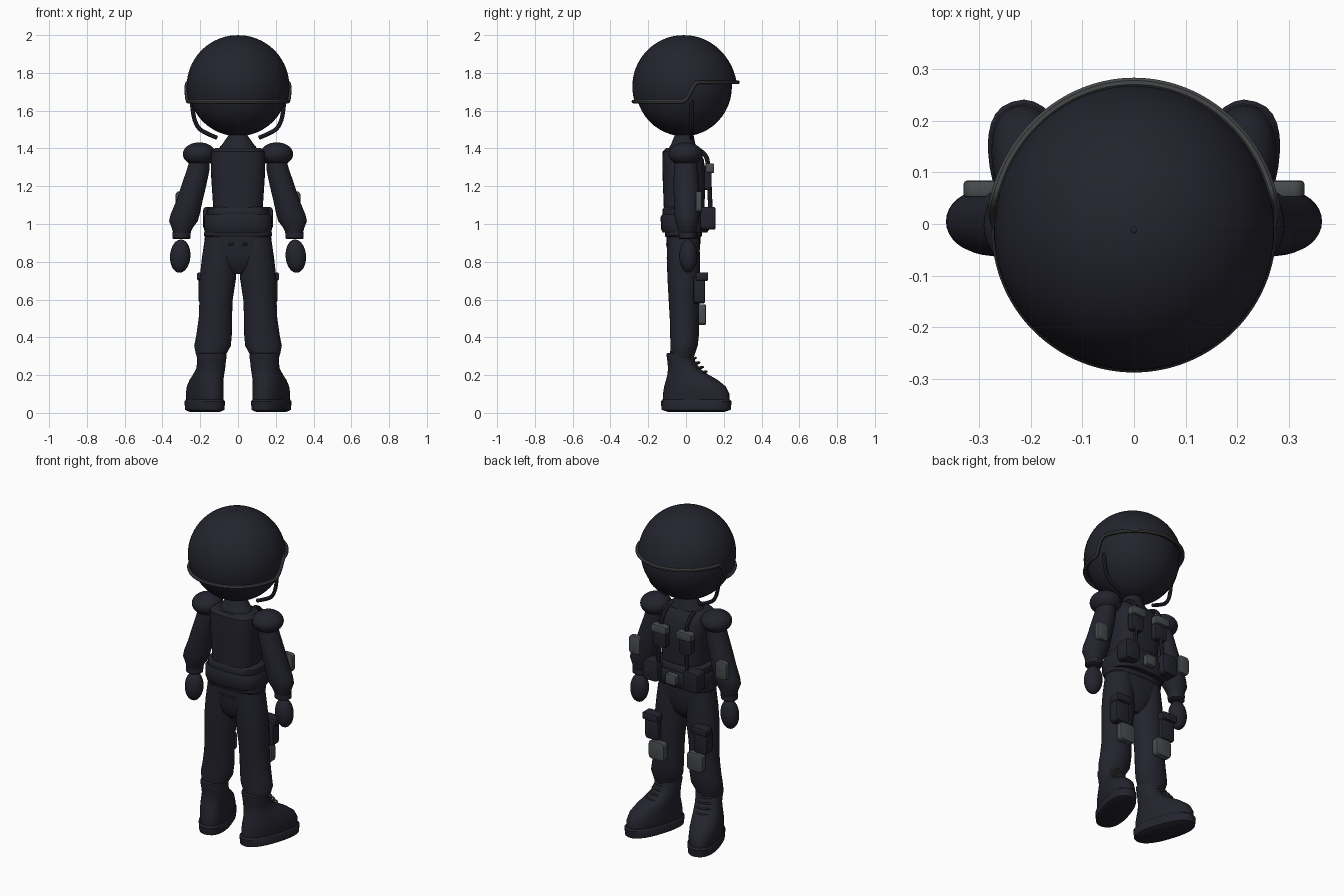
import bpy, bmesh, math
from math import sin, cos, pi, radians
from mathutils import Matrix, Vector

if "Cube" in bpy.data.objects:
    bpy.data.objects.remove(bpy.data.objects["Cube"])


def material(name, rgb):
    m = bpy.data.materials.new(name)
    m.use_nodes = True
    m.diffuse_color = (*rgb, 1)
    bsdf = m.node_tree.nodes["Principled BSDF"]
    bsdf.inputs["Base Color"].default_value = (*rgb, 1)
    bsdf.inputs["Roughness"].default_value = 0.7
    return m


navy = material("dark navy", (0.017, 0.017, 0.027))
grey = material("slate grey", (0.065, 0.073, 0.078))
trim = material("trim grey", (0.06, 0.063, 0.066))


def finish(ob, mat, mirror, angle=40):
    ob.data.materials.append(mat)
    bpy.ops.object.select_all(action='DESELECT')
    ob.select_set(True)
    bpy.context.view_layer.objects.active = ob
    if ob.type == 'CURVE':
        bpy.ops.object.convert(target='MESH')
        ob = bpy.context.object
    bpy.ops.object.shade_smooth_by_angle(angle=radians(angle))
    if mirror:
        ob.modifiers.new("Mirror", 'MIRROR')
    return ob


def from_bmesh(name, bm, mat, mirror, angle=40):
    bmesh.ops.recalc_face_normals(bm, faces=bm.faces)
    me = bpy.data.meshes.new(name)
    bm.to_mesh(me)
    bm.free()
    ob = bpy.data.objects.new(name, me)
    bpy.context.collection.objects.link(ob)
    return finish(ob, mat, mirror, angle)


def loft(name, sections, mat=navy, mirror=False, power=2.0, n=32, turn=None):
    """Skin stacked (x, y, z, rx, ry) superellipse sections, capped at both ends."""
    bm = bmesh.new()
    rings = []
    for x, y, z, rx, ry in sections:
        ring = []
        for i in range(n):
            c, s = cos(2 * pi * i / n), sin(2 * pi * i / n)
            px = math.copysign(abs(c) ** (2 / power), c) * rx
            py = math.copysign(abs(s) ** (2 / power), s) * ry
            ring.append(bm.verts.new((x + px, y + py, z)))
        rings.append(ring)
    for a, b in zip(rings, rings[1:]):
        for i in range(n):
            j = (i + 1) % n
            bm.faces.new((a[i], a[j], b[j], b[i]))
    bm.faces.new(rings[0])
    bm.faces.new(rings[-1])
    if turn:
        bm.transform(turn)
    return from_bmesh(name, bm, mat, mirror)


def ball(name, loc, size, mat=navy, mirror=False, tilt=0):
    bm = bmesh.new()
    m = Matrix.Translation(loc) @ Matrix.Rotation(tilt, 4, 'Y') @ Matrix.Diagonal((*size, 1))
    bmesh.ops.create_uvsphere(bm, u_segments=40, v_segments=24, radius=1, matrix=m)
    return from_bmesh(name, bm, mat, mirror)


def pouch(name, loc, size, mat=navy, mirror=True, corner=0.02):
    """Box with rounded front corners and softened rims."""
    bm = bmesh.new()
    bmesh.ops.create_cube(bm, size=1, matrix=Matrix.Translation(loc) @ Matrix.Diagonal((*size, 1)))
    depth = [e for e in bm.edges if abs((e.verts[0].co - e.verts[1].co).y) > 1e-4]
    bmesh.ops.bevel(bm, geom=depth, offset=corner, segments=4, affect='EDGES', profile=0.5)
    rim = [e for e in bm.edges if abs((e.verts[0].co - e.verts[1].co).y) < 1e-4]
    bmesh.ops.bevel(bm, geom=rim, offset=0.006, segments=2, affect='EDGES', profile=0.5)
    return from_bmesh(name, bm, mat, mirror)


def tube(name, points, radius, mat=navy, mirror=False, closed=False):
    cu = bpy.data.curves.new(name, 'CURVE')
    cu.dimensions = '3D'
    cu.bevel_depth = radius
    cu.bevel_resolution = 2
    cu.resolution_u = 5
    cu.use_fill_caps = True
    sp = cu.splines.new('NURBS')
    sp.points.add(len(points) - 1)
    for p, co in zip(sp.points, points):
        p.co = (*co, 1)
    sp.order_u = 3
    sp.use_endpoint_u = not closed
    sp.use_cyclic_u = closed
    ob = bpy.data.objects.new(name, cu)
    bpy.context.collection.objects.link(ob)
    return finish(ob, mat, mirror)


# Head and helmet shell: low edge at the nape, high edge over the face
HEAD = Vector((0, -0.012, 1.728))
ball("head", HEAD, (0.263, 0.255, 0.263))
R = 0.272


def edge_height(phi):
    t = min(max((sin(phi) * R - 0.0) / 0.07, 0), 1)
    return 1.65 + 0.1 * t * t * (3 - 2 * t)


def helmet_point(phi, t, r=R):
    a = t * math.acos((edge_height(phi) - HEAD.z) / R)
    stretch = 1 + 0.035 * max(sin(phi), 0) * t ** 4
    return HEAD + Vector((cos(phi) * sin(a) * r, sin(phi) * sin(a) * r * stretch, cos(a) * r))


bm = bmesh.new()
N, ROWS = 96, 20
rows = [[bm.verts.new(helmet_point(2 * pi * i / N, t / ROWS)) for i in range(N)]
        for t in range(1, ROWS + 1)]
rows.append([bm.verts.new(helmet_point(2 * pi * i / N, 1, R - 0.012)) for i in range(N)])
bm.faces.new(rows[0])
for a, b in zip(rows, rows[1:]):
    for i in range(N):
        j = (i + 1) % N
        bm.faces.new((a[i], a[j], b[j], b[i]))
from_bmesh("helmet", bm, navy, False)
ball("helmet_button", (0, -0.012, 1.998), (0.006, 0.006, 0.003))
tube("helmet_trim", [helmet_point(2 * pi * i / N, 1, R + 0.006) for i in range(N)],
     0.01, trim, closed=True)
tube("chin_strap", [(0.245, 0.03, 1.66), (0.24, 0.03, 1.58), (0.215, 0.03, 1.51),
                    (0.17, 0.03, 1.48), (0.11, 0.03, 1.456)], 0.011, mirror=True)

# Collar, vest and belt
loft("collar", [(0, -0.02, 1.38, 0.11, 0.085), (0, -0.015, 1.42, 0.085, 0.065),
                (0, -0.01, 1.47, 0.05, 0.05)])
loft("vest", [(0, -0.01, 0.99, 0.13, 0.105), (0, -0.01, 1.1, 0.132, 0.108),
              (0, -0.01, 1.25, 0.142, 0.114), (0, -0.015, 1.34, 0.145, 0.11),
              (0, -0.025, 1.385, 0.142, 0.098), (0, -0.025, 1.402, 0.12, 0.08)], power=3)
loft("belt", [(0, -0.005, 0.955, 0.172, 0.118), (0, -0.005, 0.97, 0.18, 0.126),
              (0, -0.005, 1.035, 0.18, 0.13), (0, -0.005, 1.05, 0.172, 0.122)], power=2.8)
loft("belt_band", [(0, -0.005, 1.035, 0.16, 0.115), (0, -0.005, 1.05, 0.168, 0.12),
                   (0, -0.005, 1.08, 0.165, 0.118), (0, -0.005, 1.09, 0.15, 0.11)], power=2.8)

# Gear on the chest and belt
tube("chest_strap", [(0.085, 0.04, 1.405), (0.085, 0.105, 1.38), (0.085, 0.12, 1.3),
                     (0.09, 0.125, 1.18), (0.1, 0.13, 1.06)], 0.012, mirror=True)
pouch("chest_pouch", (0.085, 0.115, 1.245), (0.085, 0.04, 0.13))
pouch("chest_pouch_flap", (0.085, 0.127, 1.295), (0.1, 0.045, 0.05), grey, corner=0.012)
pouch("belt_pouch", (0.135, 0.115, 1.03), (0.1, 0.08, 0.12))
pouch("belt_buckle", (0, 0.135, 1.01), (0.07, 0.035, 0.065), grey, mirror=False, corner=0.012)

# Arms, shoulder pads, cuffs and hands
ball("shoulder_pad", (0.205, -0.002, 1.37), (0.087, 0.09, 0.062), mirror=True)
loft("arm", [(0.2, 0, 1.36, 0.05, 0.055), (0.21, 0, 1.29, 0.06, 0.064),
             (0.235, 0.002, 1.2, 0.066, 0.068), (0.258, 0.004, 1.12, 0.07, 0.068),
             (0.28, 0.005, 1.05, 0.077, 0.066), (0.289, 0.005, 1.015, 0.076, 0.062),
             (0.295, 0.006, 0.98, 0.056, 0.052), (0.298, 0.007, 0.95, 0.045, 0.045)], mirror=True)
loft("cuff", [(0.3, 0.008, 0.92, 0.042, 0.04), (0.3, 0.008, 0.925, 0.048, 0.046),
              (0.299, 0.008, 0.955, 0.049, 0.047), (0.299, 0.008, 0.962, 0.04, 0.04)], mirror=True)
ball("hand", (0.306, 0.012, 0.83), (0.054, 0.048, 0.088), mirror=True, tilt=radians(-4))
pouch("elbow_pad", (0.293, 0.068, 1.118), (0.075, 0.032, 0.11), grey)

# Trousers
loft("hips", [(0, -0.015, 0.735, 0.04, 0.04), (0, -0.015, 0.77, 0.09, 0.07),
              (0, -0.014, 0.83, 0.15, 0.084), (0, -0.014, 0.9, 0.178, 0.09),
              (0, -0.014, 0.96, 0.174, 0.09)], power=2.5)
loft("waistband", [(0, -0.014, 0.93, 0.172, 0.092), (0, -0.014, 0.938, 0.18, 0.098),
                   (0, -0.014, 0.965, 0.178, 0.098)], power=2.5)
loft("leg", [(0.095, -0.014, 0.93, 0.08, 0.084), (0.1, -0.014, 0.82, 0.091, 0.088),
             (0.107, -0.012, 0.71, 0.096, 0.086), (0.116, -0.01, 0.6, 0.088, 0.082),
             (0.12, -0.008, 0.5, 0.088, 0.078), (0.127, -0.008, 0.41, 0.094, 0.076),
             (0.135, -0.01, 0.355, 0.097, 0.072), (0.142, -0.018, 0.315, 0.082, 0.066),
             (0.143, -0.02, 0.28, 0.07, 0.058)], mirror=True)
pouch("seat_tab", (0, -0.102, 0.893), (0.1, 0.01, 0.012), mirror=False, corner=0.004)
pouch("thigh_pouch", (0.165, 0.07, 0.65), (0.09, 0.06, 0.14))
pouch("thigh_pouch_flap", (0.165, 0.085, 0.722), (0.105, 0.065, 0.045), corner=0.012)
pouch("knee_pad", (0.13, 0.085, 0.52), (0.105, 0.04, 0.11), grey)

# Boots, turned outward around the ankle
splay = Matrix.Translation((0.148, 0, 0)) @ Matrix.Rotation(radians(-18), 4, 'Z')
loft("boot_sole", [(0.01, 0.06, 0.004, 0.06, 0.15), (0.01, 0.06, 0.016, 0.084, 0.188),
                   (0.01, 0.06, 0.06, 0.087, 0.193), (0.01, 0.06, 0.07, 0.08, 0.185)],
     mirror=True, power=2.4, turn=splay)
loft("boot", [(0.01, 0.06, 0.06, 0.08, 0.183), (0.01, 0.06, 0.1, 0.084, 0.182),
              (0.01, 0.053, 0.14, 0.083, 0.168), (0.008, 0.035, 0.175, 0.08, 0.14),
              (0.004, 0.01, 0.205, 0.077, 0.108), (0, -0.012, 0.235, 0.074, 0.084),
              (0, -0.025, 0.27, 0.075, 0.073), (0, -0.032, 0.3, 0.078, 0.07),
              (0, -0.034, 0.315, 0.077, 0.068), (0, -0.034, 0.318, 0.06, 0.055)],
     mirror=True, power=2.2, turn=splay)
for k in range(4):
    y, z = 0.108 - 0.02 * k, 0.212 + 0.024 * k
    pts = [(-0.035, y - 0.018, z), (-0.02, y, z + 0.006), (0, y + 0.006, z + 0.008),
           (0.02, y, z + 0.006), (0.035, y - 0.018, z)]
    tube(f"boot_lace_{k + 1}", [splay @ Vector(p) for p in pts], 0.006, trim, mirror=True)
